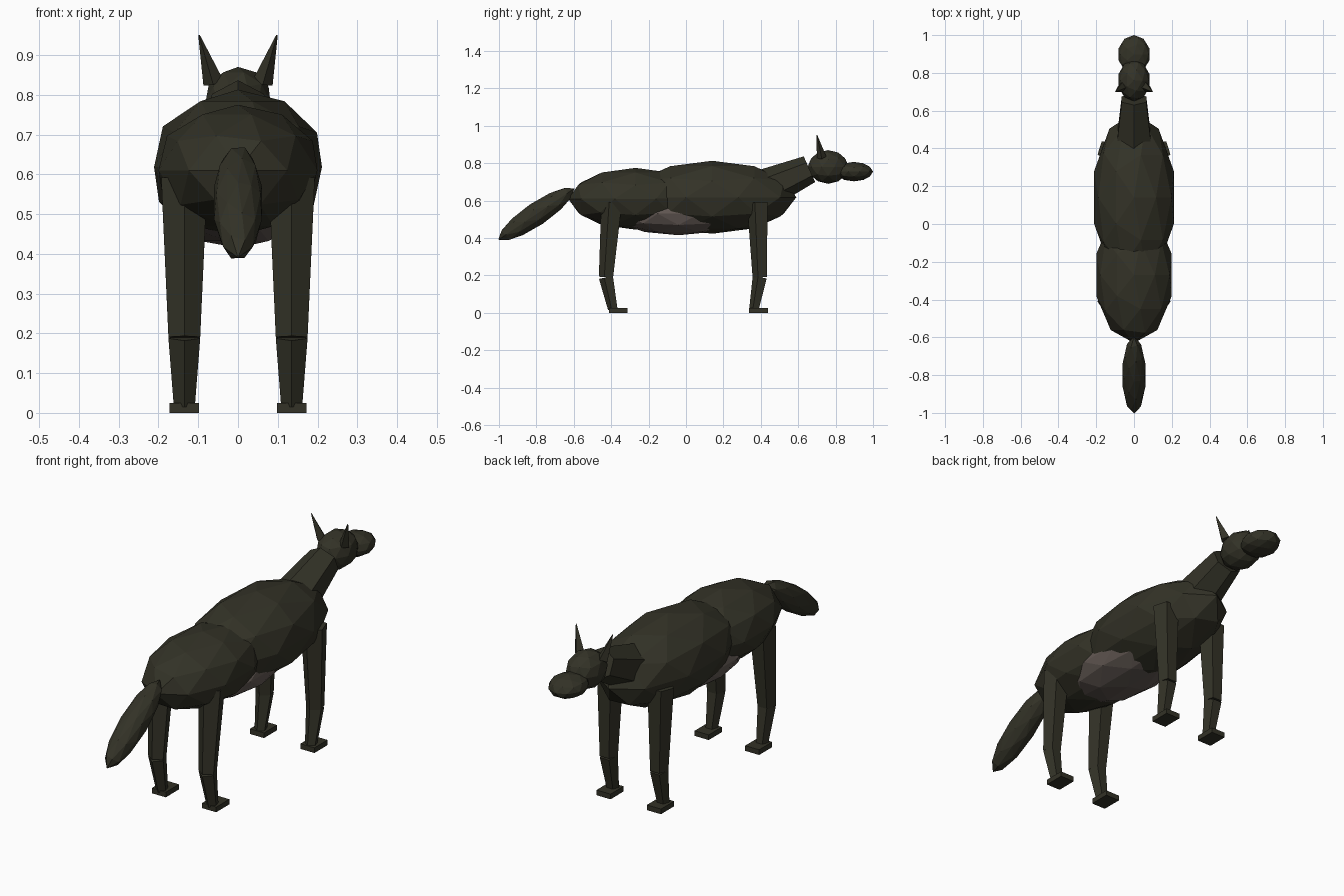
import bpy, math
from mathutils import Vector, Matrix

if "Cube" in bpy.data.objects:
    bpy.data.objects.remove(bpy.data.objects["Cube"])


def material(name, rgb):
    m = bpy.data.materials.new(name)
    m.diffuse_color = (*rgb, 1)
    m.use_nodes = True
    m.node_tree.nodes["Principled BSDF"].inputs["Base Color"].default_value = m.diffuse_color
    return m


FUR = material("dark olive fur", (0.033, 0.032, 0.020))
BELLY = material("warm grey belly", (0.125, 0.100, 0.088))


def finish(name, mat):
    ob = bpy.context.object
    ob.name = name
    ob.data.materials.append(mat)
    return ob


def blob(name, loc, radii, mat=FUR, pitch=0):
    """Low-poly ellipsoid, pitched about x."""
    bpy.ops.mesh.primitive_ico_sphere_add(subdivisions=2, radius=1, location=loc,
                                          rotation=(math.radians(pitch), 0, 0))
    bpy.context.object.scale = radii
    return finish(name, mat)


def taper(name, a, b, ra, rb, sides=5, spin=0.0):
    """Tapered prism from point a (radius ra) to point b (radius rb)."""
    a, b = Vector(a), Vector(b)
    d = b - a
    bpy.ops.mesh.primitive_cone_add(vertices=sides, radius1=ra, radius2=rb, depth=d.length)
    ob = finish(name, FUR)
    z = d.normalized()
    x = Vector((1, 0, 0))
    x = (x - z * x.dot(z)).normalized()
    rot = Matrix((x, z.cross(x), z)).transposed().to_4x4()
    ob.matrix_world = Matrix.Translation((a + b) / 2) @ rot @ Matrix.Rotation(spin, 4, 'Z')
    return ob


# Body
blob("chest", (0, 0.14, 0.618), (0.222, 0.45, 0.195))
blob("hindquarters", (0, -0.27, 0.61), (0.21, 0.36, 0.165))
blob("belly", (0, -0.04, 0.53), (0.18, 0.36, 0.115), BELLY)

# Tail
blob("tail", (0, -0.80, 0.528), (0.063, 0.245, 0.062), FUR, 34)

# Neck and head
taper("neck", (0, 0.44, 0.67), (0, 0.66, 0.768), 0.105, 0.075, 6)
blob("head", (0, 0.76, 0.78), (0.086, 0.11, 0.09))
blob("snout", (0, 0.898, 0.755), (0.086, 0.102, 0.052))

for side, s in (("left", -1), ("right", 1)):
    # Ears
    taper(side + "_ear", (s * 0.062, 0.725, 0.83), (s * 0.098, 0.70, 0.95), 0.026, 0.002, 4)

    # Legs: top, knee, ankle and paw centre positions along y
    for end, top, knee, ankle, paw in (("front", 0.387, 0.398, 0.366, 0.388),
                                       ("hind", -0.392, -0.424, -0.389, -0.363)):
        name = f"{side}_{end}_"
        x = s * 0.135
        taper(name + "upper_leg", (x, knee, 0.19), (x, top, 0.59), 0.042, 0.061, 5, math.pi)
        taper(name + "lower_leg", (x, ankle, 0.02), (x, knee, 0.19), 0.028, 0.042, 5, math.pi)
        bpy.ops.mesh.primitive_cube_add(size=1, location=(x, paw, 0.0125))
        bpy.context.object.scale = (0.075, 0.10, 0.025)
        finish(name + "paw", FUR)
